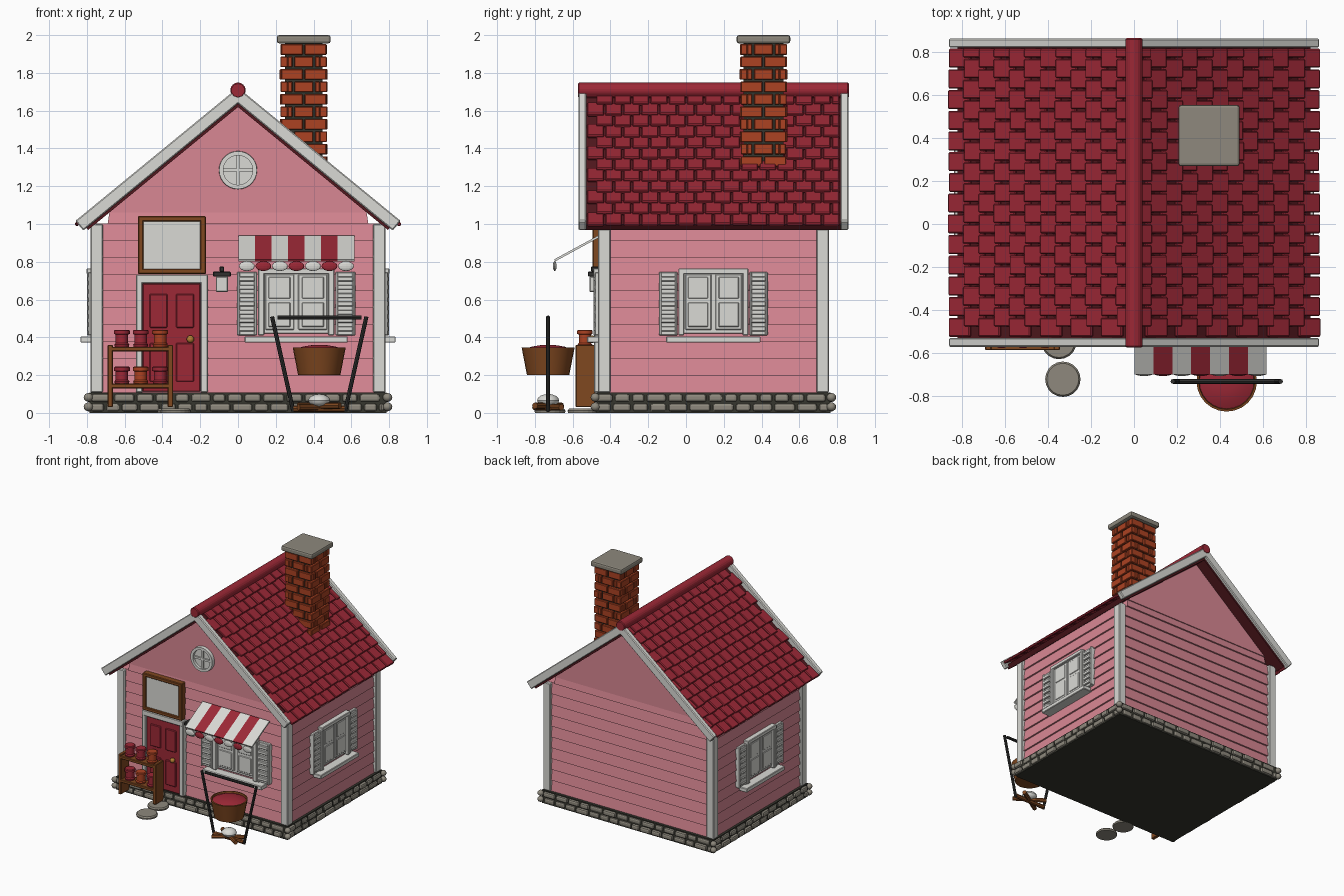
import bpy, bmesh, math, random
from mathutils import Matrix, Vector

if "Cube" in bpy.data.objects:
    bpy.data.objects.remove(bpy.data.objects["Cube"])

random.seed(4)
T, R = Matrix.Translation, Matrix.Rotation
I4 = Matrix.Identity(4)
YC = 0.145                                    # house centre along y


def mat(name, rgb):
    m = bpy.data.materials.new(name)
    lin = [(c / 255 / 12.92 if c < 11 else ((c / 255 + .055) / 1.055) ** 2.4) for c in rgb]
    m.diffuse_color = (*lin, 1)
    m.use_nodes = True
    m.node_tree.nodes["Principled BSDF"].inputs["Base Color"].default_value = m.diffuse_color
    return m


PINK, WHITE, RED = mat("pink", (216, 135, 147)), mat("white", (218, 218, 213)), mat("red", (156, 40, 54))
MAROON, BRICK, DARK = mat("maroon", (82, 24, 30)), mat("brick", (172, 66, 34)), mat("mortar", (54, 54, 46))
STONE, WOOD, IRON = mat("stone", (142, 137, 125)), mat("wood", (128, 72, 32)), mat("iron", (48, 48, 47))
GOLD = mat("brass", (178, 125, 50))


def box(bm, lo, hi, M=I4, mi=0):
    c = [(a + b) / 2 for a, b in zip(lo, hi)]
    s = [abs(b - a) for a, b in zip(lo, hi)]
    g = bmesh.ops.create_cube(bm, size=1, matrix=M @ T(c) @ Matrix.Diagonal((*s, 1)))
    for v in g['verts']:
        for f in v.link_faces:
            f.material_index = mi


def ball(bm, c, s, mi=0):
    g = bmesh.ops.create_uvsphere(bm, u_segments=12, v_segments=8, radius=1,
                                  matrix=T(c) @ Matrix.Diagonal((*s, 1)))
    for v in g['verts']:
        for f in v.link_faces:
            f.material_index = mi


def rod(bm, a, b, r, seg=8):
    a, b = Vector(a), Vector(b)
    q = (b - a).to_track_quat('Z', 'Y').to_matrix().to_4x4()
    bmesh.ops.create_cone(bm, cap_ends=True, segments=seg, radius1=r, radius2=r,
                          depth=(b - a).length, matrix=T((a + b) / 2) @ q)


def lathe(bm, prof, M, seg=20, mi=0):
    rings = [[bm.verts.new(M @ Vector((r * math.cos(t), r * math.sin(t), z)))
              for t in (2 * math.pi * i / seg for i in range(seg))] if r else
             [bm.verts.new(M @ Vector((0, 0, z)))] for r, z in prof]
    for p, q in zip(rings, rings[1:]):
        for i in range(seg):
            vs = [p[i % len(p)], p[(i + 1) % seg % len(p)], q[(i + 1) % seg % len(q)], q[i % len(q)]]
            bm.faces.new(list(dict.fromkeys(vs))).material_index = mi


def obj(name, bm, *mats, bevel=0, seg=1, smooth=False):
    bmesh.ops.recalc_face_normals(bm, faces=bm.faces)
    me = bpy.data.meshes.new(name)
    bm.to_mesh(me)
    bm.free()
    for m in mats:
        me.materials.append(m)
    if smooth:
        me.shade_smooth()
        me.set_sharp_from_angle(angle=math.radians(35))
    o = bpy.data.objects.new(name, me)
    bpy.context.collection.objects.link(o)
    if bevel:
        b = o.modifiers.new("bevel", 'BEVEL')
        b.width, b.segments = bevel, seg
    return o


new = bmesh.new

# Foundation core and two courses of rounded stones
bm = new(); box(bm, (-.785, YC - .62, 0), (.785, YC + .62, .108)); obj("foundation", bm, DARK)
bm = new()
for ang, half, off in ((0, .785, .62), (90, .62, .785), (180, .785, .62), (270, .62, .785)):
    M = T((0, YC, 0)) @ R(math.radians(ang), 4, 'Z')
    for z in (.008, .058):
        x = -half + random.uniform(0, .03)
        while x < half - .03:
            w = min(random.uniform(.075, .125), half - x)
            box(bm, (x, -off - random.uniform(.008, .022), z), (x + w - .012, -off + .03, z + .042), M)
            x += w
obj("foundation_stones", bm, STONE, bevel=.014, seg=2)
bm = new()
for sx in (-1, 1):
    for sy in (-1, 1):
        for z in (.032, .082):
            ball(bm, (sx * .792, YC + sy * .625, z), (.025, .025, .023))
obj("corner_stones", bm, STONE, smooth=True)

# Lapped siding: each board is a frustum, wider at its lower edge
bm = new()


def frustum(z0, z1, hx, hy, d):
    lo = [bm.verts.new((sx * hx, YC + sy * hy, z0)) for sx, sy in ((-1, -1), (1, -1), (1, 1), (-1, 1))]
    hi = [bm.verts.new((v.co.x * (1 - d / hx), YC + (v.co.y - YC) * (1 - d / hy), z1)) for v in lo]
    bm.faces.new(lo); bm.faces.new(hi)
    for i in range(4):
        j = (i + 1) % 4
        bm.faces.new((lo[i], lo[j], hi[j], hi[i]))


for i in range(10):
    frustum(.107 + i * .0895, .107 + (i + 1) * .0895, .766, .598, .013)
frustum(1.002, 1.06, .69, .598, .009)
obj("wall_siding", bm, PINK)
bm = new()
tri = [[bm.verts.new((x, YC + s * .597, z)) for x, z in ((-.69, 1.06), (.69, 1.06), (0, 1.63))] for s in (-1, 1)]
for t in tri:
    bm.faces.new(t)
for i in range(3):
    j = (i + 1) % 3
    bm.faces.new((tri[0][i], tri[0][j], tri[1][j], tri[1][i]))
obj("gable_walls", bm, PINK)
bm = new()
for sx in (-1, 1):
    for sy in (-1, 1):
        box(bm, (sx * .715, YC + sy * .545, .108), (sx * .782, YC + sy * .612, 1.0))
obj("corner_posts", bm, WHITE, bevel=.006)

# Roof: slab, barge boards and staggered tiles on both slopes
a = math.atan(.82)
slab, board, tiles = new(), new(), new()
for s in (-1, 1):
    M = T((0, 0, 1.72)) @ Matrix.Diagonal((s, 1, 1, 1)) @ R(a, 4, 'Y')
    box(slab, (.03, YC - .69, -.078), (1.09, YC + .69, -.04), M)
    for y in (-.715, .673):
        box(board, (0, YC + y, -.064), (1.112, YC + y + .042, .002), M)
    for row in range(12):
        u = 1.065 - row * .0915
        y = YC - .672 + (.048 if row % 2 else 0)
        while y < YC + .65:
            w = min(.096, YC + .672 - y)
            box(tiles, (-.058, y + .004, -.01), (.058, y + w - .004, .01),
                M @ T((u + random.uniform(-.004, .004), 0, -.023)) @ R(-.13, 4, 'Y'))
            y += .096
obj("roof_slab", slab, MAROON)
obj("barge_boards", board, WHITE, bevel=.006)
obj("roof_tiles", tiles, RED, bevel=.005)
bm = new(); rod(bm, (0, YC - .717, 1.708), (0, YC + .717, 1.708), .042, 10); obj("ridge_cap", bm, RED, bevel=.006)

# Chimney: mortar core, bonded bricks and stone cap
CX, CY = .348, .41
bm = new(); box(bm, (CX - .1, CY - .105, 1.2), (CX + .1, CY + .105, 1.96)); obj("chimney_core", bm, DARK)
bm = new()
for row in range(12):
    z = 1.165 + row * .066
    for k in range(4):
        M = T((CX, CY, 0)) @ R(k * math.pi / 2, 4, 'Z')
        if (k + row) % 2:
            cuts = (-.125, 0, .125)
        else:
            cuts = (-.09, -.055, .055, .09)
        for p, q in zip(cuts, cuts[1:]):
            d = .125 + random.uniform(-.006, .002)
            box(bm, (p + .005, -d, z + .005), (q - .005, -.085, z + .061), M)
obj("chimney_bricks", bm, BRICK, bevel=.004)
bm = new(); box(bm, (CX - .142, CY - .142, 1.956), (CX + .142, CY + .142, 2.0)); obj("chimney_cap", bm, STONE, bevel=.012, seg=2)


# Shuttered windows on the front and both sides
def window(name, M):
    bm = new()
    box(bm, (-.17, -.01, .42), (.17, .02, .75), M)                       # pane
    for s in (-1, 1):
        box(bm, (s * .155, -.034, .41), (s * .185, .02, .755), M)        # frame
        box(bm, (s * .01, -.02, .44), (s * .15, .02, .735), M)           # sash
        for lo, hi in ((.455, .585), (.605, .72)):
            box(bm, (s * .028, -.024, lo), (s * .135, .02, hi), M)
        box(bm, (s * .19, -.018, .41), (s * .288, .02, .745), M)         # shutter
        for e in (.19, .274):
            box(bm, (s * e, -.028, .41), (s * (e + .014), 0, .745), M)
        for k in range(7):
            z = .432 + k * .044
            box(bm, (s * .2, -.032, z), (s * .278, 0, z + .026), M @ T((0, 0, 0)))
    box(bm, (-.185, -.036, .735), (.185, .02, .765), M)
    box(bm, (-.25, -.068, .372), (.25, .02, .405), M)                    # sill
    obj(name, bm, WHITE, bevel=.004)


window("front_window", T((.308, -.455, 0)) @ Matrix.Diagonal((1.09, 1, 1, 1)))
window("right_window", T((.766, YC, 0)) @ R(math.pi / 2, 4, 'Z'))
window("left_window", T((-.766, YC, 0)) @ R(-math.pi / 2, 4, 'Z'))

# Round gable window with cross bars
M = T((0, -.45, 1.285)) @ R(math.pi / 2, 4, 'X')
bm = new()
lathe(bm, [(0, .008), (.078, .008), (.078, .03), (.1, .03), (.102, -.01), (0, -.01)], M, 28)
box(bm, (-.08, -.008, 0), (.08, .008, .022), M)
box(bm, (-.008, -.08, 0), (.008, .08, .022), M)
obj("gable_window", bm, WHITE, smooth=True)

# Door, frame, knob
bm = new()
box(bm, (-.54, -.488, .108), (-.505, -.43, .73))
box(bm, (-.198, -.488, .108), (-.16, -.43, .73))
box(bm, (-.54, -.49, .686), (-.16, -.43, .732))
obj("door_frame", bm, WHITE, bevel=.005)
bm = new()
box(bm, (-.505, -.474, .112), (-.198, -.43, .686))
for x in (-.468, -.328):
    for lo, hi in ((.165, .37), (.45, .63)):
        box(bm, (x, -.483, lo), (x + .095, -.46, hi))
obj("door", bm, RED, bevel=.005)
bm = new(); ball(bm, (-.252, -.497, .39), (.02, .02, .02)); obj("door_knob", bm, GOLD, smooth=True)

# Blank sign board over the door
bm = new()
box(bm, (-.51, -.482, .755), (-.19, -.44, 1.02), mi=1)
for lo, hi in (((-.53, .735), (-.5, 1.042)), ((-.2, .735), (-.17, 1.042)),
               ((-.53, .735), (-.17, .763)), ((-.53, 1.014), (-.17, 1.042))):
    box(bm, (lo[0], -.495, lo[1]), (hi[0], -.44, hi[1]))
obj("sign_board", bm, WOOD, WHITE, bevel=.005)

# Wall lantern
bm = new()
box(bm, (-.117, -.51, .64), (-.053, -.465, .722), mi=1)
box(bm, (-.132, -.52, .722), (-.038, -.45, .748))
box(bm, (-.097, -.502, .748), (-.073, -.455, .775))
obj("wall_lantern", bm, IRON, WHITE, bevel=.004)

# Striped awning with a scalloped edge
bm = new()
M = T((0, -.58, .87)) @ R(math.atan2(.125, .23), 4, 'X')
for k in range(7):
    x = .003 + k * .0875
    box(bm, (x, -.131, -.006), (x + .0875, .131, .006), M, k % 2)
    ball(bm, (x + .0437, -.695, .777), (.042, .01, .026), k % 2)
obj("awning", bm, WHITE, RED)

# Display shelf with jars
bm = new()
for x in (-.69, -.372):
    box(bm, (x, -.585, .03), (x + .028, -.48, .36))
for z in (.325, .13):
    box(bm, (-.69, -.585, z), (-.344, -.48, z + .025))
obj("display_shelf", bm, WOOD, bevel=.004)
bm = new()
for i, x in enumerate((-.615, -.515, -.412)):
    for z in (.35, .155):
        body = 1 if (i == 2) == (z > .3) and i else 0
        lathe(bm, [(0, 0), (.037, 0), (.04, .012), (.033, .02), (.033, .065)], T((x, -.535, z)), 14, body)
        lathe(bm, [(.033, .065), (.042, .068), (.042, .085), (.036, .09), (0, .09)], T((x, -.535, z)), 14, body)
obj("jars", bm, RED, BRICK, smooth=True)

# Stepping stones
bm = new()
for x, y in ((-.33, -.72), (-.348, -.545)):
    lathe(bm, [(0, 0), (.08, 0), (.082, .012), (.074, .022), (0, .022)], T((x, y, 0)), 20)
obj("stepping_stones", bm, STONE)

# Cooking tub, its stand and the fire
KX, KY = .43, -.73
bm = new()
lathe(bm, [(0, .2), (.112, .2), (.14, .345), (.13, .347), (.125, .32)], T((KX, KY, 0)), 24)
lathe(bm, [(.127, .333), (.09, .35), (.045, .358), (0, .36)], T((KX, KY, 0)), 24, 1)
obj("cooking_tub", bm, WOOD, RED, smooth=True)
bm = new()
rod(bm, (.21, KY, .505), (.655, KY, .505), .011)
for s in (-1, 1):
    rod(bm, (KX + s * .25, KY, .51), (KX + s * .137, KY, .008), .011)
obj("tub_stand", bm, IRON)
bm = new()
for k in range(3):
    d = Vector((.135, 0, 0)) if k == 0 else Vector((.11, .07 * (1 if k == 1 else -1), 0))
    c = Vector((KX, KY, .022 + .008 * k))
    rod(bm, c - d, c + d, .017)
obj("fire_logs", bm, WOOD)
bm = new(); ball(bm, (KX, KY, .066), (.058, .058, .034)); obj("fire_glow", bm, WHITE, smooth=True)
